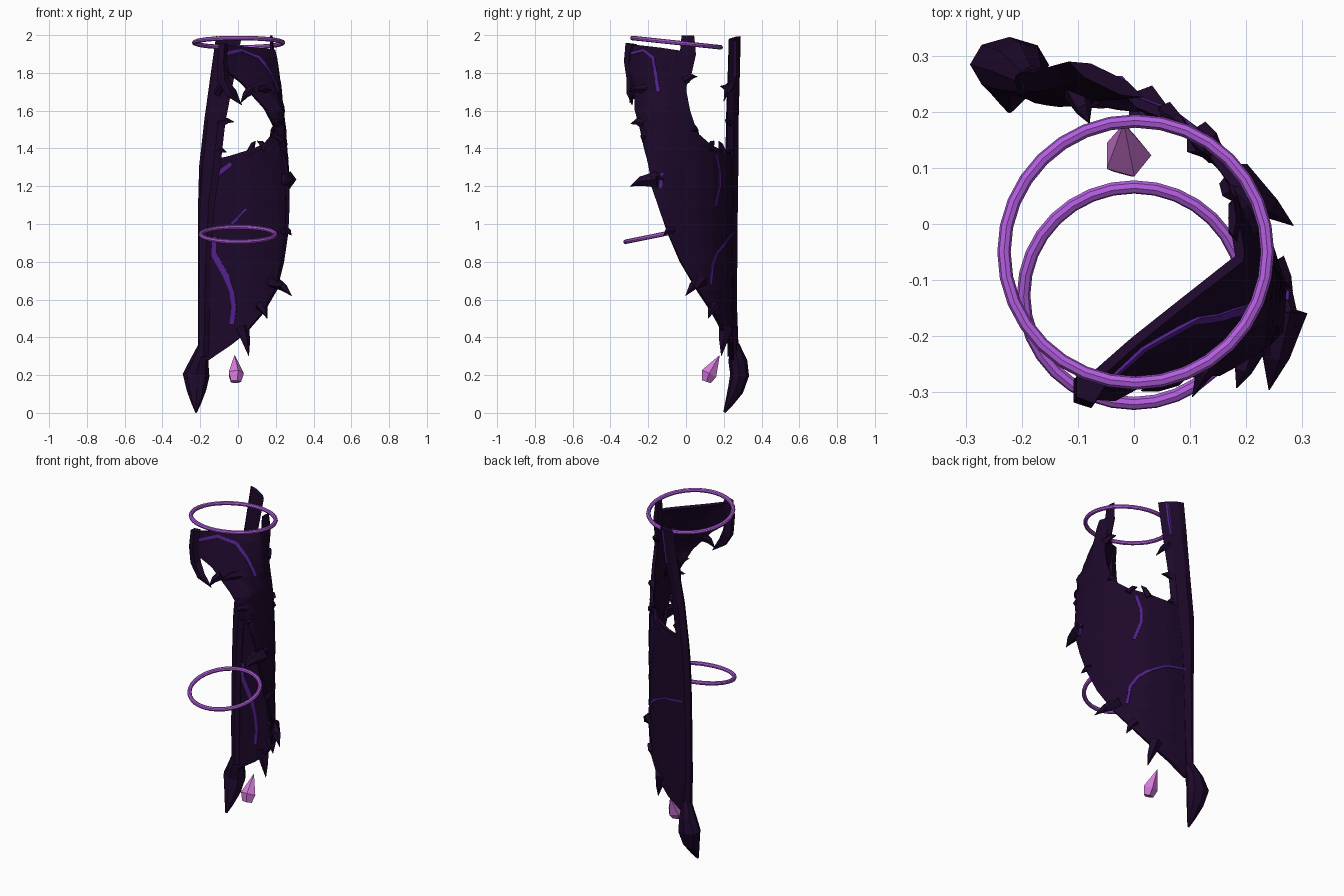
import bpy, bmesh, math
from mathutils import Vector

if "Cube" in bpy.data.objects:
    bpy.data.objects.remove(bpy.data.objects["Cube"], do_unlink=True)


def material(name, rgb):
    m = bpy.data.materials.new(name)
    m.use_nodes = True
    m.diffuse_color = (*rgb, 1)
    bsdf = m.node_tree.nodes["Principled BSDF"]
    bsdf.inputs["Base Color"].default_value = (*rgb, 1)
    bsdf.inputs["Roughness"].default_value = 0.7
    return m


DARK = material("dark violet", (0.012, 0.0025, 0.023))
VEIN = material("vein purple", (0.085, 0.014, 0.26))
RING = material("ring purple", (0.45, 0.11, 0.74))
GEM = material("crystal pink", (0.68, 0.2, 0.72))


def finish(bm, name, mat):
    bmesh.ops.recalc_face_normals(bm, faces=bm.faces)
    me = bpy.data.meshes.new(name)
    bm.to_mesh(me)
    bm.free()
    ob = bpy.data.objects.new(name, me)
    me.materials.append(mat)
    bpy.context.scene.collection.objects.link(ob)
    return ob


def lerp_table(table, t):
    """Piecewise linear lookup in (key, value) pairs."""
    for (a, va), (b, vb) in zip(table, table[1:]):
        if t <= b:
            k = max(0, (t - a) / (b - a))
            return va + (vb - va) * k
    return table[-1][1]


def loft(name, pts, radii, mat, n=6, axis=(1, 0, 0)):
    """Faceted limb along a path with elliptical sections (ru, rv)."""
    pts = [Vector(p) for p in pts]
    bm = bmesh.new()
    rings = []
    for i, p in enumerate(pts):
        t = (pts[min(i + 1, len(pts) - 1)] - pts[max(i - 1, 0)]).normalized()
        ref = Vector(axis) if abs(t.x) < 0.7 else Vector((0, 0, 1))
        u = (ref - ref.dot(t) * t).normalized()
        v = t.cross(u)
        ru, rv = radii[i]
        rings.append([bm.verts.new(p + u * ru * math.cos(a) + v * rv * math.sin(a))
                      for a in (math.tau * k / n for k in range(n))])
    for r, q in zip(rings, rings[1:]):
        for k in range(n):
            bm.faces.new((r[k], r[(k + 1) % n], q[(k + 1) % n], q[k]))
    bm.faces.new(rings[0])
    bm.faces.new(rings[-1])
    return finish(bm, name, mat)


# Plan curves of the curved membrane at three heights, back to front
LOW = [(-.2, .25), (-.05, .235), (.06, .195), (.14, .135), (.2, .06),
       (.24, -.04), (.265, -.12), (.26, -.19), (.2, -.26), (.1, -.3)]
MID = [(-.13, .25), (-.02, .235), (.07, .19), (.14, .12), (.185, .06),
       (.215, 0), (.24, -.1), (.225, -.22), (.12, -.28), (0, -.3)]
TOP = [(-.06, .25), (0, .24), (.06, .2), (.12, .14), (.16, .07),
       (.18, 0), (.19, -.06), (.1, -.13), (0, -.21), (-.09, -.29)]

PLANS = [[(i, Vector(p)) for i, p in enumerate(pts)] for pts in (LOW, MID, TOP)]
FRONT_EDGE = [(.28, .3), (.35, 1), (.42, 1.8), (.53, 2.9), (.65, 4), (.8, 4.9),
              (.95, 5.7), (1.2, 6.9), (1.35, 7.1), (1.5, 7.4), (1.62, 7.8),
              (1.75, 8.5), (1.8, 9), (1.95, 9)]
BACK_EDGE = [(1.33, 0), (1.36, 1), (1.39, 2), (1.42, 3), (1.48, 4),
             (1.6, 4.7), (1.7, 5), (1.95, 4.8)]


def wall(s, z):
    a, b, c = (lerp_table(p, s) for p in PLANS)
    xy = lerp_table([(1.25, a), (1.6, b), (1.95, c)], z)
    return Vector((xy.x, xy.y, z))


def outward(s, z):
    t = wall(s + 0.1, z) - wall(s - 0.1, z)
    return Vector((-t.y, t.x, 0)).normalized()


def sheet(name, rows, mat, thickness):
    bm = bmesh.new()
    grid = [[bm.verts.new(p) for p in row] for row in rows]
    for r, q in zip(grid, grid[1:]):
        for i in range(len(r) - 1):
            bm.faces.new((r[i], r[i + 1], q[i + 1], q[i]))
    ob = finish(bm, name, mat)
    mod = ob.modifiers.new("thickness", "SOLIDIFY")
    mod.thickness = thickness
    mod.offset = 0
    return ob


# Membrane with its open back window; the rim dips towards the back
heights = sorted({z for z, _ in FRONT_EDGE + BACK_EDGE} | {1.08, 1.28, 1.88})
COLS = 24
rows = []
for z in heights:
    a, b = lerp_table(BACK_EDGE, z), lerp_table(FRONT_EDGE, z)
    rows.append([wall(a + (b - a) * i / COLS, z) for i in range(COLS + 1)])
for p in rows[-1]:
    p.z -= 0.13 * max(0, p.y + 0.29)
sheet("membrane", rows, DARK, 0.018)

# Back spine: a flat blade, set at an angle, over a rounded pointed bulb
BLADE_AXIS = (.9, -.42, 0)
SPINE = [(-.05, .258, 1.985, .074, .016), (-.08, .253, 1.8, .07, .022),
         (-.122, .245, 1.55, .062, .026), (-.15, .243, 1.3, .062, .027),
         (-.168, .243, 1.1, .048, .027), (-.178, .243, .8, .038, .026),
         (-.182, .243, .55, .034, .026), (-.183, .25, .3, .03, .03)]
loft("spine", [p[:3] for p in SPINE], [p[3:] for p in SPINE], DARK, 6, BLADE_AXIS)
BULB = [(-.183, .255, .36, .026, .028), (-.205, .275, .27, .05, .05),
        (-.222, .284, .2, .071, .05), (-.22, .262, .12, .052, .042),
        (-.221, .228, .05, .026, .022), (-.222, .203, .003, .005, .006)]
loft("spine_bulb", [p[:3] for p in BULB], [p[3:] for p in BULB], DARK, 8)

# Hanging hook at the front end of the rim and the horn at the window edge
loft("front_hook", [(-.08, -.29, 1.955), (-.085, -.302, 1.86), (-.08, -.29, 1.76),
                    (-.04, -.295, 1.69), (.02, -.285, 1.63)],
     [(.028, .032), (.028, .028), (.035, .025), (.028, .022), (.002, .002)], DARK, 5)
loft("rim_horn", [(.19, -.01, 1.75), (.18, .01, 1.9), (.175, .01, 1.998)],
     [(.012, .03), (.014, .045), (.008, .035)], DARK, 5)


def thorn(base, offset, r=0.026):
    base, off = Vector(base), Vector(offset)
    bend = base + off * 0.5 + Vector((0, 0, 0.012))
    loft("thorn", [base - off * 0.2, bend, base + off],
         [(r, r), (r * 0.6, r * 0.6), (.001, .001)], DARK, 5)


# Thorns along the membrane edges: (position, height, offset, radius)
for s, z, off, r in [
        (1.7, .43, (.03, -.02, -.13), .038), (2.8, .56, (.03, -.03, -.06), .034),
        (3.9, .69, (.09, -.07, -.07), .038), (5.5, .96, (.03, -.04, -.02), .026),
        (6.8, 1.23, (-.02, -.12, -.03), .045), (6.2, 1.24, (.025, -.05, .01), .025),
        (7.3, 1.53, (-.02, -.06, 0), .028), (7.4, 1.71, (-.04, -.09, -.01), .03),
        (8.2, 1.7, (-.05, -.03, -.06), .03), (5, 1.76, (-.02, .06, .02), .025),
        (4.3, 1.5, (-.03, .03, -.04), .025), (3, 1.4, (-.04, .02, .04), .022),
        (2, 1.38, (.03, -.02, .06), .022), (7.2, 1.45, (-.05, -.02, .01), .022)]:
    thorn(wall(s, z), off, r)

# Thorns on the spine
for base, off in [((-.09, .23, 1.53), (.07, -.02, .01)),
                  ((-.05, .23, 1.72), (.06, -.03, -.07)),
                  ((-.1, .23, 1.7), (.02, -.05, .03)),
                  ((-.11, .23, 1.38), (.05, -.02, .0))]:
    thorn(base, off)

# Veins on one face of the membrane: (side, half width, path); side 1 is outer
VEINS = [(-1, .011, [(.45, .93), (.45, .85), (.9, .73), (1.2, .64), (1.3, .56), (1.2, .47)]),
         (-1, .009, [(.55, 1.25), (.8, 1.29), (1.1, 1.32)]),
         (1, .008, [(9, 1.9), (8, 1.92), (7.2, 1.88), (6.8, 1.79), (6.5, 1.7)]),
         (1, .008, [(2.65, 1.37), (2.4, 1.28), (2.4, 1.2), (2.8, 1.09)]),
         (1, .005, [(.3, .96), (1.2, .94), (1.9, .9)]),
         (1, .008, [(1.9, .9), (2.6, .85), (3, .79), (3.15, .68)]),
         (-1, .005, [(1.2, 1.0), (1.9, 1.08)]),
         (-1, .014, [(6.5, 1.78), (6.5, 1.72)]),
         (1, .012, [(6.1, 1.27), (6.2, 1.19)])]
for side, w, path in VEINS:
    fine = []
    for (s0, z0), (s1, z1) in zip(path, path[1:]):
        fine += [(s0 + (s1 - s0) * k / 6, z0 + (z1 - z0) * k / 6) for k in range(6)]
    fine.append(path[-1])
    strip = []
    for i, (s, z) in enumerate(fine):
        (sa, za), (sb, zb) = fine[max(i - 1, 0)], fine[min(i + 1, len(fine) - 1)]
        d = Vector(((sb - sa) * 0.1, zb - za)).normalized() * w
        lift = outward(s, z) * side * 0.011
        strip.append([wall(s - d.y * 10, z + d.x) + lift,
                      wall(s + d.y * 10, z - d.x) + lift])
    sheet("vein", strip, VEIN, 0.006)

# Vein on the back of the blade
loft("spine_vein", [(-.022, .26, 1.97), (-.035, .26, 1.87), (-.05, .26, 1.78)],
     [(.009, .004), (.009, .004), (.006, .004)], VEIN, 4, BLADE_AXIS)

# Two tilted rings
for name, loc, radius, tilt in [("upper_ring", (.003, -.05, 1.96), .235, -.105),
                                ("lower_ring", (0, -.127, .945), .197, .2)]:
    bpy.ops.mesh.primitive_torus_add(location=loc, rotation=(tilt, 0, 0),
                                     major_radius=radius, minor_radius=.012,
                                     major_segments=32, minor_segments=8)
    ring = bpy.context.object
    ring.name = name
    ring.data.materials.append(RING)

# Floating crystal
loft("crystal", [(-.018, .178, .305), (-.013, .122, .208), (-.013, .108, .165)],
     [(.001, .001), (.044, .044), (.03, .026)], GEM, 5)
